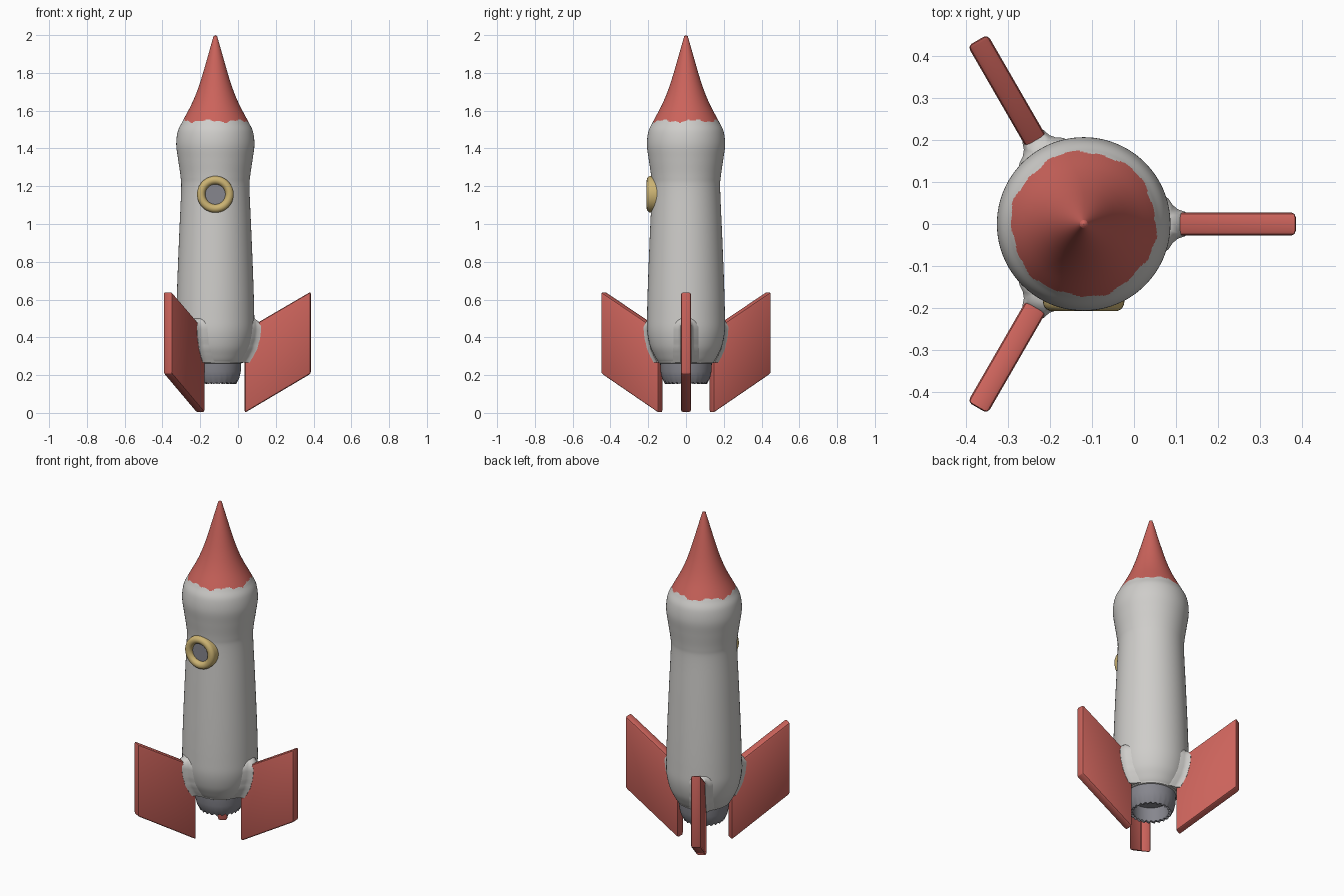
import bpy, bmesh, math
from math import sin, cos, pi, radians
from mathutils import Matrix

cube = bpy.data.objects.get("Cube")
if cube:
    bpy.data.objects.remove(cube, do_unlink=True)

AXIS_X = -0.12


def material(name, rgb):
    m = bpy.data.materials.new(name)
    m.use_nodes = True
    m.diffuse_color = (*rgb, 1)
    bsdf = next(n for n in m.node_tree.nodes if n.type == 'BSDF_PRINCIPLED')
    bsdf.inputs["Base Color"].default_value = (*rgb, 1)
    return m


WHITE = material("hull white", (0.62, 0.61, 0.59))
RED = material("fin red", (0.60, 0.125, 0.105))
GREY = material("nozzle grey", (0.24, 0.24, 0.27))
GOLD = material("window gold", (0.60, 0.45, 0.17))


def finish(bm, name, mats, angle=40):
    bmesh.ops.recalc_face_normals(bm, faces=bm.faces)
    me = bpy.data.meshes.new(name)
    bm.to_mesh(me)
    bm.free()
    for m in mats:
        me.materials.append(m)
    me.shade_smooth()
    me.set_sharp_from_angle(angle=radians(angle))
    ob = bpy.data.objects.new(name, me)
    bpy.context.collection.objects.link(ob)
    ob.location.x = AXIS_X
    return ob


def spline(points, steps):
    """Catmull-Rom curve through (radius, height) points."""
    out = []
    padded = [points[0]] + points + [points[-1]]
    for a, b, c, d in zip(padded, padded[1:], padded[2:], padded[3:]):
        for i in range(steps):
            t = i / steps
            out.append(tuple(
                q + 0.5 * t * (r - p + t * (2*p - 5*q + 4*r - s + t * (3*(q - r) + s - p)))
                for p, q, r, s in zip(a, b, c, d)))
    return out + [points[-1]]


def lathe(profile, segments, closed=False):
    bm = bmesh.new()
    rings = [[bm.verts.new((r * cos(2*pi*i/segments), r * sin(2*pi*i/segments), z))
              for i in range(segments)] for r, z in profile]
    pairs = list(zip(rings, rings[1:])) + ([(rings[-1], rings[0])] if closed else [])
    for lo, hi in pairs:
        for i in range(segments):
            j = (i + 1) % segments
            bm.faces.new((lo[i], lo[j], hi[j], hi[i]))
    bmesh.ops.remove_doubles(bm, verts=bm.verts, dist=0.00005)
    return bm


# Hull with red nose; the paint edge is slightly ragged
HULL = spline([(0, 0.262), (0.13, 0.262), (0.148, 0.272), (0.168, 0.305), (0.19, 0.355),
               (0.205, 0.43), (0.206, 0.52), (0.201, 0.7), (0.191, 0.95), (0.181, 1.18),
               (0.184, 1.25), (0.197, 1.34), (0.207, 1.42), (0.199, 1.49),
               (0.178, 1.535), (0.165, 1.56), (0.128, 1.63), (0.098, 1.7), (0.068, 1.79),
               (0.015, 1.975), (0.009, 1.993), (0, 2.0)], 6)
bm = lathe(HULL, 120)
for f in bm.faces:
    c = f.calc_center_median()
    a = math.atan2(c.y, c.x)
    f.material_index = int(c.z > 1.546 + 0.006 * sin(6*a) + 0.004 * sin(17*a + 1))
finish(bm, "hull", [WHITE, RED], 50)

# Hollow engine nozzle with a ragged lip
bm = lathe([(0.12, 0.27), (0.137, 0.27), (0.135, 0.22), (0.127, 0.185), (0.111, 0.157),
            (0.098, 0.16), (0.1, 0.2), (0.1, 0.245), (0, 0.25)], 72)
for v in bm.verts:
    if v.co.z < 0.165:
        v.co.z += 0.006 * sin(24 * math.atan2(v.co.y, v.co.x))
finish(bm, "nozzle", [GREY])


def hull_radius(z):
    return min(HULL, key=lambda p: abs(p[1] - z) + (p[0] < 0.1))[0]


# Fins, each with a white fillet flowing into the hull
FIN = [(0.155, 0.0), (0.506, 0.208), (0.506, 0.642), (0.155, 0.437)]
FILLET = [(-0.03, 0.08), (-0.004, 0.06), (0.006, 0.045), (0.018, 0.035), (0.036, 0.029)]
for k, side in enumerate(("left", "back_right", "front_right")):
    spin = Matrix.Rotation(k * 2*pi/3, 4, 'Z')
    bm = bmesh.new()
    rows = [[bm.verts.new((r, s * 0.0275, z)) for r, z in FIN] for s in (-1, 1)]
    bm.faces.new(rows[0])
    bm.faces.new(rows[1])
    for i in range(4):
        j = (i + 1) % 4
        bm.faces.new((rows[0][i], rows[0][j], rows[1][j], rows[1][i]))
    bmesh.ops.recalc_face_normals(bm, faces=bm.faces)
    bmesh.ops.bevel(bm, geom=bm.edges[:], offset=0.011, segments=2, profile=0.5,
                    affect='EDGES')
    bm.transform(spin)
    finish(bm, side + "_fin", [RED], 30)

    bm = bmesh.new()
    rows = []
    for i in range(17):
        z = 0.268 + 0.232 * i / 16
        fade = min(1, (16 - i) / 3) ** 0.5
        half = [(hull_radius(z) + (d * fade if d > 0 else d), w * (0.5 + 0.5 * fade))
                for d, w in FILLET]
        section = [(r, -w) for r, w in half] + [(r, w) for r, w in reversed(half)]
        rows.append([bm.verts.new((r, w, z)) for r, w in section])
    for lo, hi in zip(rows, rows[1:]):
        for i in range(len(lo)):
            j = (i + 1) % len(lo)
            bm.faces.new((lo[i], lo[j], hi[j], hi[i]))
    bm.faces.new(rows[0])
    bm.faces.new(rows[-1])
    bm.transform(spin)
    finish(bm, side + "_fin_fillet", [WHITE], 60)

# Porthole: rounded ring and flat pane on the front
arc = [(0.075 + 0.022 * cos(t), 0.186 + 0.022 * sin(t))
       for t in (pi * i / 10 for i in range(11))]
ring = finish(lathe([(0.097, 0.145)] + arc + [(0.053, 0.145)], 48, closed=True),
              "window_ring", [GOLD])
pane = finish(lathe([(0, 0.177), (0.056, 0.177), (0.056, 0.184), (0, 0.184)], 48),
              "window_pane", [GREY])
for ob in (ring, pane):
    ob.rotation_euler.x = pi / 2
    ob.location.z = 1.157
